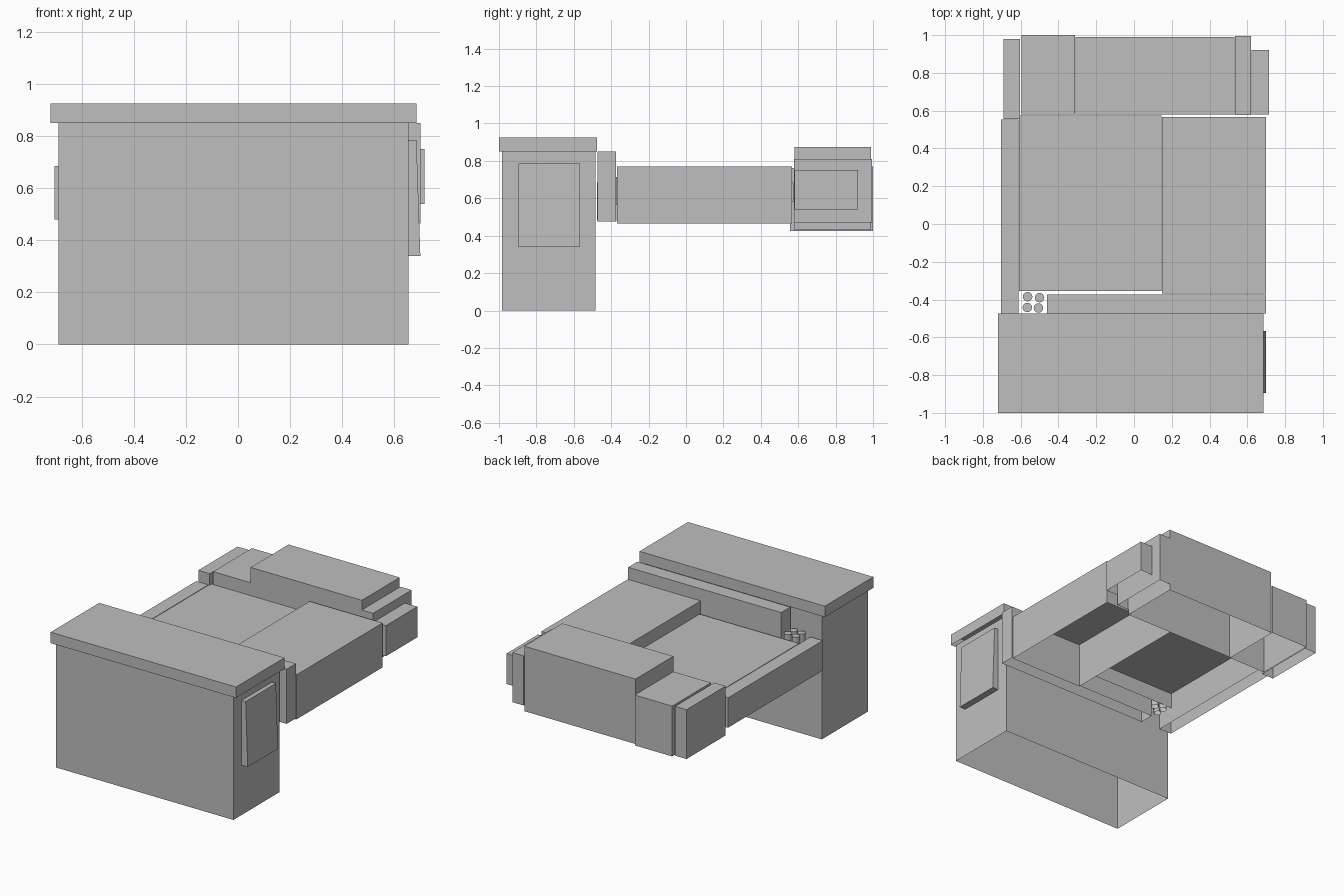
import bpy
import bmesh
from mathutils import Matrix

if "Cube" in bpy.data.objects:
    bpy.data.objects.remove(bpy.data.objects["Cube"])

GREY = (0.52, 0.52, 0.52, 1.0)
grey = bpy.data.materials.new("plain grey")
grey.use_nodes = True
grey.diffuse_color = GREY
grey.node_tree.nodes["Principled BSDF"].inputs["Base Color"].default_value = GREY


def finish(name, bm):
    mesh = bpy.data.meshes.new(name)
    bm.to_mesh(mesh)
    bm.free()
    mesh.materials.append(grey)
    obj = bpy.data.objects.new(name, mesh)
    bpy.context.collection.objects.link(obj)
    return obj


def remove_underside(bm):
    bm.normal_update()
    under = [f for f in bm.faces if f.normal.z < -0.9]
    bmesh.ops.delete(bm, geom=under, context='FACES_ONLY')


def block(name, x, y, z, open_below=True, top_inset=0.0):
    """Box between the given ranges; top_inset leans the +x face inwards."""
    bm = bmesh.new()
    bmesh.ops.create_cube(bm, size=1.0)
    for v in bm.verts:
        high_x, high_z = v.co.x > 0, v.co.z > 0
        v.co = (x[high_x], y[v.co.y > 0], z[high_z])
        if high_x and high_z:
            v.co.x -= top_inset
    if open_below:
        remove_underside(bm)
    return finish(name, bm)


def pipe(name, x, y, z, radius):
    bm = bmesh.new()
    centre = Matrix.Translation((x, y, (z[0] + z[1]) / 2))
    bmesh.ops.create_cone(bm, cap_ends=True, segments=16, radius1=radius,
                          radius2=radius, depth=z[1] - z[0], matrix=centre)
    remove_underside(bm)
    return finish(name, bm)


# Tall front hall with its overhanging flat roof and leaning side panel
block("front_hall", (-0.69, 0.655), (-0.985, -0.485), (0, 0.85))
block("front_roof", (-0.72, 0.685), (-1.0, -0.475), (0.85, 0.925))
block("side_panel", (0.655, 0.70), (-0.895, -0.567), (0.34, 0.785),
      open_below=False, top_inset=0.015)

# Middle wings
block("link_strip", (-0.46, 0.70), (-0.473, -0.374), (0.475, 0.85))
block("left_wing", (-0.705, -0.612), (-0.475, 0.553), (0.48, 0.685))
block("middle_deck", (-0.608, 0.145), (-0.355, 0.574), (0.58, 0.685))
block("right_wing", (0.147, 0.70), (-0.368, 0.566), (0.465, 0.77))

# Back row of blocks
block("back_main", (-0.31, 0.533), (0.58, 0.99), (0.43, 0.875))
block("back_left", (-0.595, -0.312), (0.58, 1.0), (0.425, 0.77))
block("back_left_end", (-0.69, -0.603), (0.555, 0.98), (0.425, 0.763))
block("back_right", (0.535, 0.62), (0.577, 0.995), (0.47, 0.81))
block("back_right_end", (0.622, 0.715), (0.58, 0.92), (0.54, 0.75))

# Cluster of four short pipes in the corner gap
for i, (px, py) in enumerate([(-0.563, -0.385), (-0.5, -0.39),
                              (-0.565, -0.442), (-0.506, -0.445)]):
    pipe(f"pipe_{i + 1}", px, py, (0.565, 0.715), 0.025)
